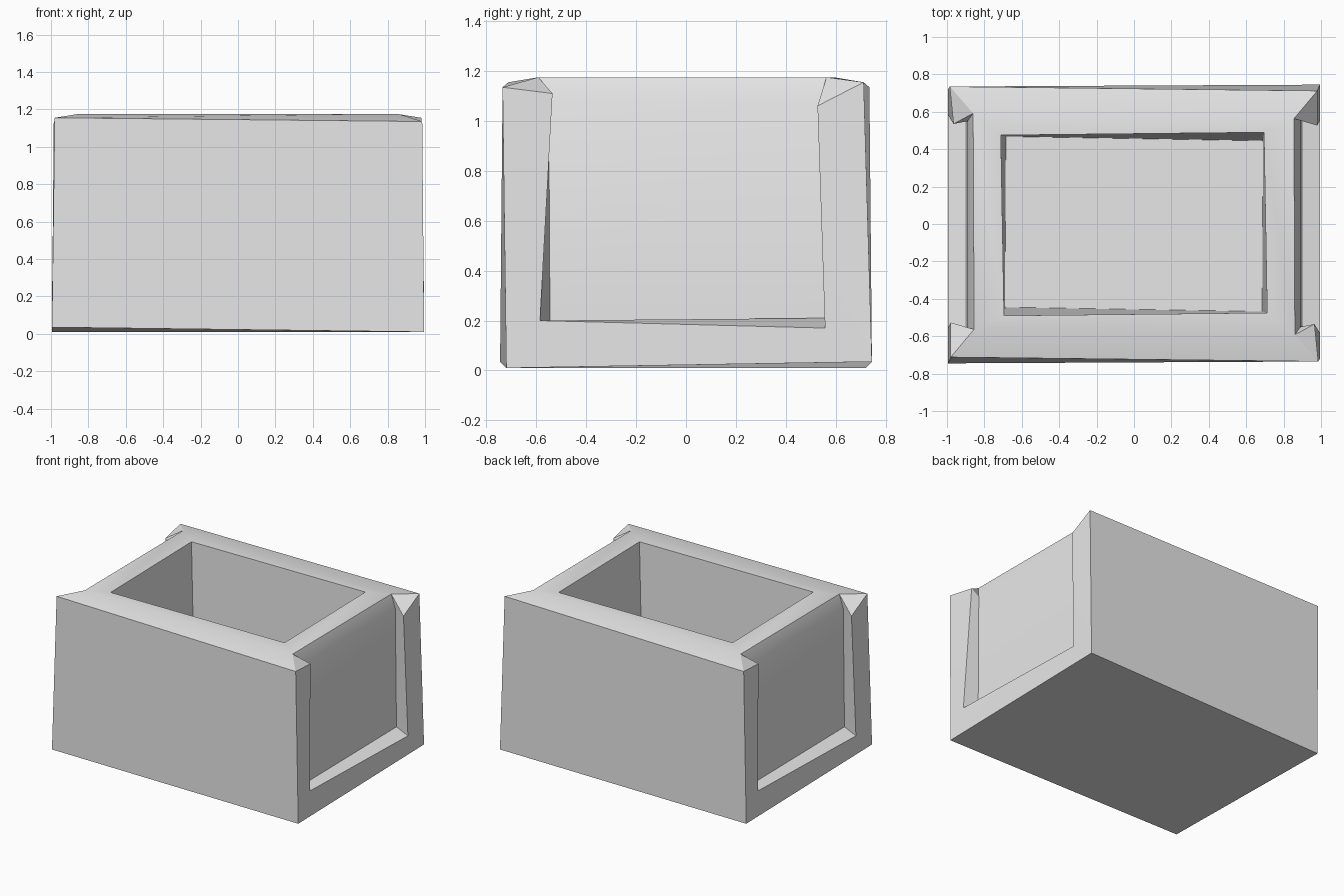
import bpy
import bmesh
from mathutils import Matrix, Vector

cube = bpy.data.objects.get("Cube")
if cube:
    bpy.data.objects.remove(cube, do_unlink=True)

# One plain grey material
grey = bpy.data.materials.new("pale_grey")
grey.use_nodes = True
colour = (0.8, 0.8, 0.8, 1)
grey.diffuse_color = colour
grey.node_tree.nodes["Principled BSDF"].inputs["Base Color"].default_value = colour

# Corner points of the +x half; the other half is this one turned half way round
points = {
    "front_base": (0.995, -0.72, 0.01), "back_base": (0.995, 0.745, 0.035),
    "front_top": (0.985, -0.735, 1.135), "back_top": (0.98, 0.712, 1.155),
    # recess mouth
    "front_sill": (0.995, -0.585, 0.2), "back_sill": (0.995, 0.557, 0.17),
    "front_notch": (0.965, -0.535, 1.11), "back_notch": (0.98, 0.527, 1.06),
    # recess panel
    "front_foot": (0.9, -0.545, 0.2), "back_foot": (0.9, 0.56, 0.21),
    "front_bend": (0.89, -0.55, 1.08), "back_bend": (0.89, 0.56, 1.08),
    "front_peak": (0.86, -0.592, 1.175), "back_peak": (0.855, 0.563, 1.175),
    # hollow
    "front_rim": (0.712, -0.475, 1.175), "back_rim": (0.695, 0.49, 1.175),
    "front_floor": (0.685, -0.468, 0.2), "back_floor": (0.69, 0.445, 0.2),
}

bm = bmesh.new()
turn = Matrix.Rotation(3.14159265, 3, "Z")
near = {name: bm.verts.new(p) for name, p in points.items()}
far = {name: bm.verts.new(turn @ Vector(p)) for name, p in points.items()}


def face(here, there, names):
    """Add a face; a leading ~ picks the corner from the opposite half."""
    bm.faces.new([there[n[1:]] if n[0] == "~" else here[n] for n in names.split()])


half_faces = [
    # end frame around the recess
    "front_base front_sill front_notch front_top",
    "front_base back_base back_sill front_sill",
    "back_base back_top back_notch back_sill",
    # recess ledge and side walls
    "front_sill back_sill back_foot front_foot",
    "front_sill front_foot front_bend front_notch",
    "front_bend front_peak front_notch",
    "back_sill back_notch back_bend back_foot",
    "back_bend back_notch back_peak",
    # recessed panel with its leaning top
    "front_foot back_foot back_bend front_bend",
    "front_bend back_bend back_peak front_peak",
    # sloped corner caps
    "front_top front_notch front_peak",
    "back_top back_peak back_notch",
    # top border
    "front_peak back_peak back_rim front_rim",
    "~back_top front_top front_peak ~back_peak",
    "~back_peak front_peak front_rim ~back_rim",
    # long outer wall
    "~back_base front_base front_top ~back_top",
    # hollow walls
    "front_rim back_rim back_floor front_floor",
    "~back_rim front_rim front_floor ~back_floor",
]
for here, there in ((near, far), (far, near)):
    for names in half_faces:
        face(here, there, names)

# Underside and hollow floor span both halves
face(near, far, "front_base ~back_base ~front_base back_base")
face(near, far, "front_floor back_floor ~front_floor ~back_floor")
bmesh.ops.recalc_face_normals(bm, faces=bm.faces)

mesh = bpy.data.meshes.new("hollow_block")
bm.to_mesh(mesh)
bm.free()
mesh.materials.append(grey)
block = bpy.data.objects.new("hollow_block", mesh)
bpy.context.collection.objects.link(block)

# Smooth over the gentle slopes, keep the real edges crisp
bpy.ops.object.select_all(action="DESELECT")
block.select_set(True)
bpy.context.view_layer.objects.active = block
bpy.ops.object.shade_smooth_by_angle(angle=0.52)
